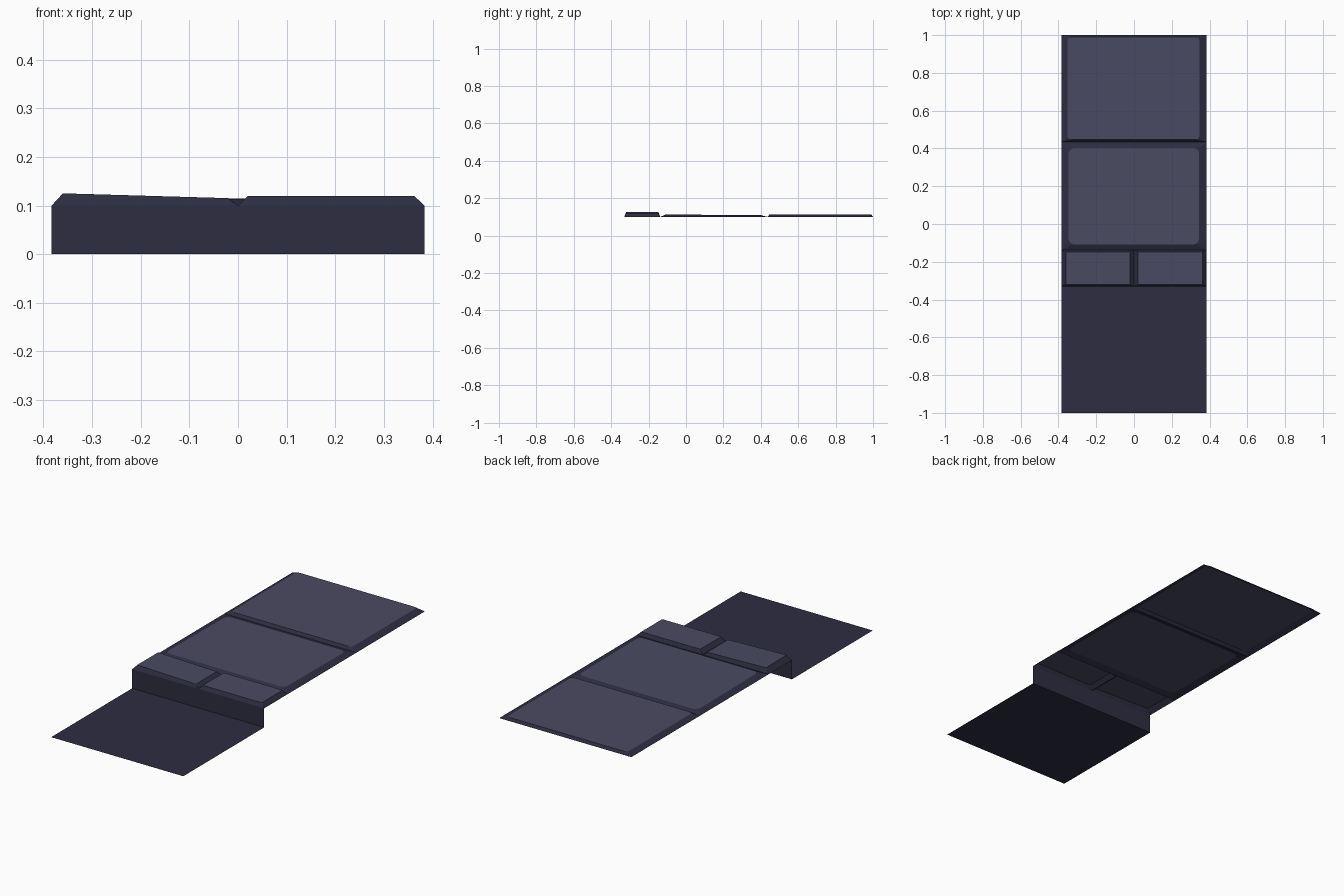
import bpy, bmesh, math

if "Cube" in bpy.data.objects:
    bpy.data.objects.remove(bpy.data.objects["Cube"])

W = 0.383      # half width
DECK = 0.10    # height of the raised deck
STEP = -0.33   # y of the step face


def material(name, srgb):
    m = bpy.data.materials.new(name)
    lin = [((c / 255 + 0.055) / 1.055) ** 2.4 for c in srgb]
    m.diffuse_color = (*lin, 1)
    m.use_nodes = True
    m.node_tree.nodes["Principled BSDF"].inputs["Base Color"].default_value = m.diffuse_color
    return m


DARK = material("dark slate", (45, 45, 66))
LIGHT = material("light slate", (74, 74, 98))


def finish(bm, name):
    me = bpy.data.meshes.new(name)
    bm.normal_update()
    bm.to_mesh(me)
    bm.free()
    me.materials.append(DARK)
    me.materials.append(LIGHT)
    bpy.context.collection.objects.link(bpy.data.objects.new(name, me))


def panel(name, outer, inner, r, z, seg=4):
    """Sheet tile: dark sloping rim up to a light, round-cornered face."""
    bm = bmesh.new()
    ox0, ox1, oy0, oy1 = outer
    ix0, ix1, iy0, iy1 = inner
    outs = [bm.verts.new((x, y, DECK)) for x, y in
            ((ox1, oy1), (ox0, oy1), (ox0, oy0), (ox1, oy0))]
    corners = []
    for i, (cx, cy) in enumerate(((ix1 - r, iy1 - r), (ix0 + r, iy1 - r),
                                  (ix0 + r, iy0 + r), (ix1 - r, iy0 + r))):
        arc = []
        for k in range(seg + 1):
            a = math.pi / 2 * (i + k / seg)
            x, y = cx + r * math.cos(a), cy + r * math.sin(a)
            arc.append(bm.verts.new((x, y, z(x, y))))
        corners.append(arc)
    for i in range(4):
        j = (i + 1) % 4
        for a, b in zip(corners[i], corners[i][1:]):
            bm.faces.new((outs[i], b, a))
        bm.faces.new((outs[i], outs[j], corners[j][0], corners[i][-1]))
    top = bm.faces.new([v for arc in corners for v in arc])
    top.material_index = 1
    finish(bm, name)


# lower floor and step face
bm = bmesh.new()
rows = [[bm.verts.new((x, y, z)) for x in (-W, W)]
        for y, z in ((-1, 0), (STEP, 0), (STEP, DECK))]
for a, b in zip(rows, rows[1:]):
    bm.faces.new((a[0], a[1], b[1], b[0]))
finish(bm, "floor_and_step")

# pair of short front panels, the left one slightly tilted
panel("front_panel_left", (-W, 0, STEP, -0.138), (-0.36, -0.02, -0.32, -0.147),
      0.006, lambda x, y: 0.125 - 0.029 * (x + 0.36))
panel("front_panel_right", (0, W, STEP, -0.138), (0.02, 0.362, -0.32, -0.147),
      0.006, lambda x, y: 0.12)
# large panels
panel("middle_panel", (-W, W, -0.138, 0.435), (-0.346, 0.344, -0.108, 0.402),
      0.03, lambda x, y: 0.113 - 0.008 * (y + 0.11))
panel("rear_panel", (-W, W, 0.435, 1.0), (-0.352, 0.346, 0.447, 0.99),
      0.02, lambda x, y: 0.114)
